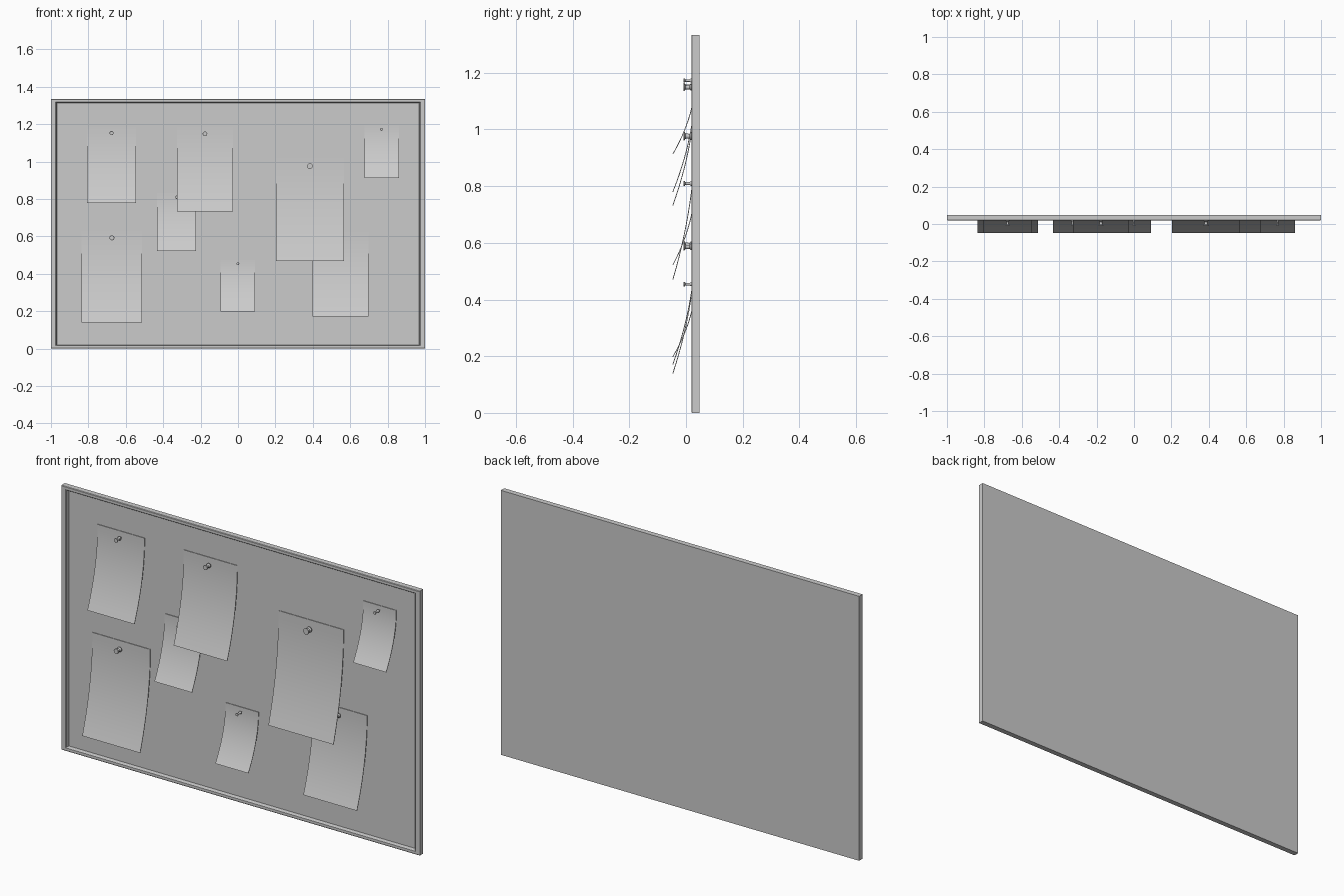
import bpy, bmesh, math

if "Cube" in bpy.data.objects:
    bpy.data.objects.remove(bpy.data.objects["Cube"])

DEPTH = 0.048      # half of total depth
RECESS = 0.036     # y of the board surface inside the frame
HALF_H = 0.667


def finish(name, bm, smooth=False):
    bmesh.ops.recalc_face_normals(bm, faces=bm.faces)
    mesh = bpy.data.meshes.new(name)
    bm.to_mesh(mesh)
    bm.free()
    ob = bpy.data.objects.new(name, mesh)
    bpy.context.collection.objects.link(ob)
    if smooth:
        bpy.ops.object.select_all(action='DESELECT')
        ob.select_set(True)
        bpy.context.view_layer.objects.active = ob
        bpy.ops.object.shade_smooth_by_angle(angle=math.radians(30))
    return ob


def loft(bm, rings):
    """Skin a list of equal-length point loops and cap both ends."""
    loops = [[bm.verts.new(p) for p in r] for r in rings]
    n = len(loops[0])
    for a, b in zip(loops, loops[1:]):
        for i in range(n):
            j = (i + 1) % n
            bm.faces.new((a[i], a[j], b[j], b[i]))
    bm.faces.new(loops[0])
    bm.faces.new(loops[-1])


# Framed board: chamfered rim stepping down to the pinning surface
def framed_board():
    profile = [(0, DEPTH), (0, 0.021), (0.004, 0.019), (0.024, 0.019),
               (0.028, 0.022), (0.031, RECESS)]
    rings = []
    for inset, y in profile:
        s = 1 - inset
        rings.append([(sx * s, y, HALF_H + sz * HALF_H * s)
                      for sx, sz in ((-1, -1), (1, -1), (1, 1), (-1, 1))])
    bm = bmesh.new()
    loft(bm, rings)
    finish("framed_board", bm)


# Sheet of paper curling away from the board toward its lower edge
def paper(i, x0, x1, z0, z1, steps=14, thick=0.003):
    rings = []
    for k in range(steps + 1):
        t = k / steps
        z = z1 + (z0 - z1) * t
        y = RECESS - thick - (RECESS - thick + DEPTH) * t * t
        rings.append([(x0, y, z), (x1, y, z), (x1, y + thick, z), (x0, y + thick, z)])
    bm = bmesh.new()
    loft(bm, rings)
    finish(f"paper_{i}", bm, True)


# Spool-shaped push pin, turned around the y axis
def push_pin(i, x, z, r, sides=16):
    profile = [(0.9, -0.009), (1.0, -0.008), (1.0, -0.005), (0.6, -0.002),
               (0.55, 0.012), (0.9, 0.017), (0.9, 0.021), (0.2, 0.022), (0.2, 0.038)]
    rings = [[(x + r * f * math.cos(a), y, z + r * f * math.sin(a))
              for a in (2 * math.pi * k / sides for k in range(sides))]
             for f, y in profile]
    bm = bmesh.new()
    loft(bm, rings)
    finish(f"push_pin_{i}", bm, True)


framed_board()

# x0, x1, z0, z1 of each sheet; pins sit centred near the top edge
sheets = [
    (-0.807, -0.545, 0.780, 1.183),
    (-0.326, -0.027, 0.732, 1.183),
    (0.676, 0.860, 0.913, 1.194),
    (0.203, 0.566, 0.470, 1.018),
    (-0.433, -0.224, 0.521, 0.833),
    (-0.836, -0.513, 0.139, 0.630),
    (-0.093, 0.091, 0.198, 0.475),
    (0.398, 0.697, 0.171, 0.620),
]
for i, (x0, x1, z0, z1) in enumerate(sheets, 1):
    paper(i, x0, x1, z0, z1)
    push_pin(i, (x0 + x1) / 2, z1 - 0.076 * (z1 - z0), 0.042 * (x1 - x0))
